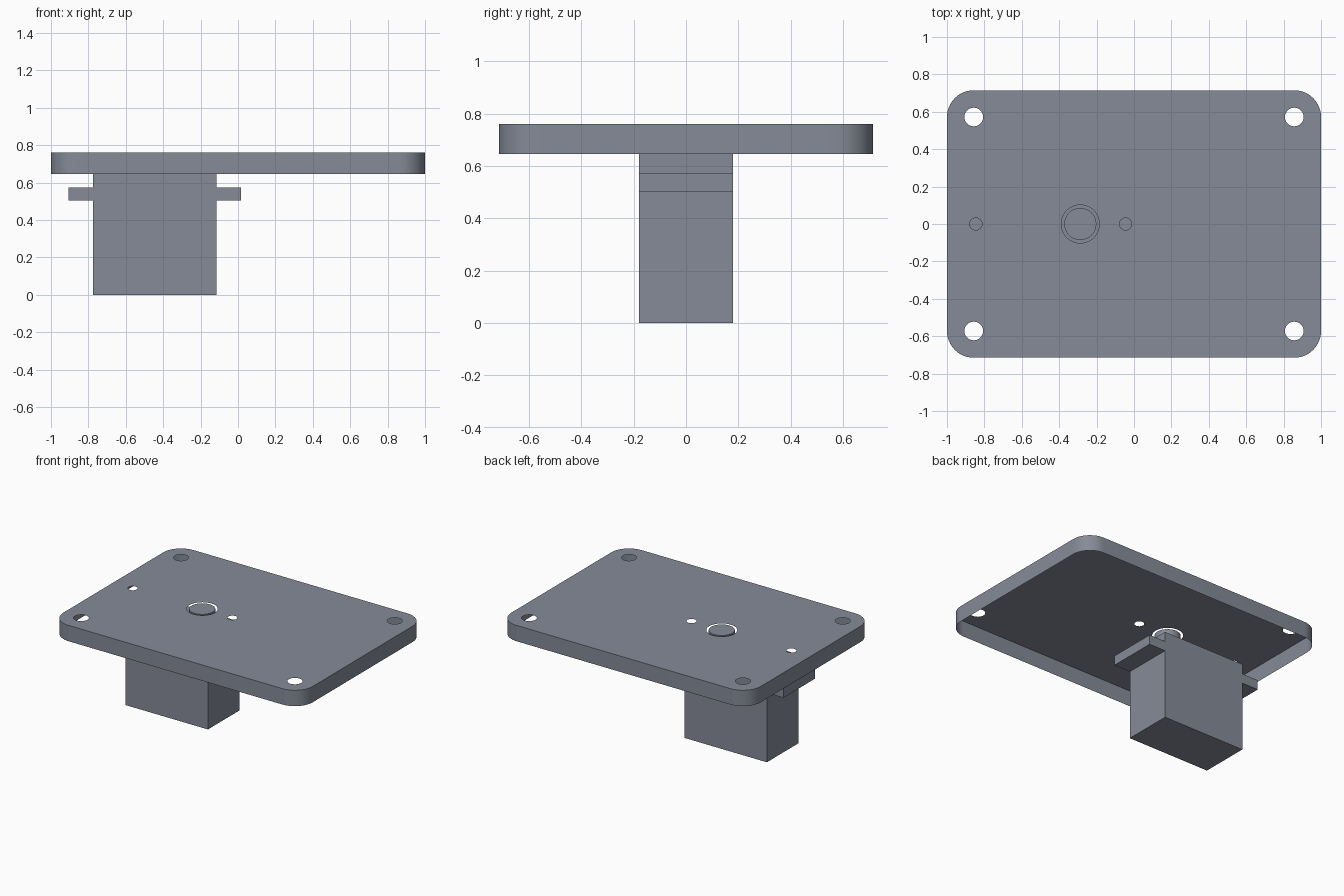
import bpy, bmesh, math

if "Cube" in bpy.data.objects:
    bpy.data.objects.remove(bpy.data.objects["Cube"])

grey = bpy.data.materials.new("slate grey")
grey.diffuse_color = (0.235, 0.258, 0.312, 1)
grey.use_nodes = True
grey.node_tree.nodes["Principled BSDF"].inputs["Base Color"].default_value = grey.diffuse_color

TOP, RIM = 0.76, 0.645          # tray top and bottom of its skirt
HX, HY, R = 1.0, 0.715, 0.143   # tray half sizes and corner radius
SHAFT_X = -0.287


def finish(bm, name, smooth=False):
    me = bpy.data.meshes.new(name)
    bm.to_mesh(me)
    bm.free()
    me.materials.append(grey)
    ob = bpy.data.objects.new(name, me)
    bpy.context.collection.objects.link(ob)
    if smooth:
        bpy.ops.object.select_all(action='DESELECT')
        ob.select_set(True)
        bpy.context.view_layer.objects.active = ob
        bpy.ops.object.shade_smooth_by_angle(angle=math.radians(35))
    return ob


def loop(bm, pts, z):
    vs = [bm.verts.new((x, y, z)) for x, y in pts]
    return [bm.edges.new((v, vs[(i + 1) % len(vs)])) for i, v in enumerate(vs)]


def circle(cx, cy, r, n):
    return [(cx + r * math.cos(2 * math.pi * i / n),
             cy + r * math.sin(2 * math.pi * i / n)) for i in range(n)]


def box(name, x0, x1, hy, z0, z1):
    bm = bmesh.new()
    bmesh.ops.create_cube(bm, size=1)
    for v in bm.verts:
        v.co.x = x1 if v.co.x > 0 else x0
        v.co.y = hy if v.co.y > 0 else -hy
        v.co.z = z1 if v.co.z > 0 else z0
    return finish(bm, name)


# Open-bottomed thin tray: rounded outline, drilled top sheet, skirt
outline = []
for k, (sx, sy) in enumerate([(1, 1), (-1, 1), (-1, -1), (1, -1)]):
    for i in range(13):
        a = math.pi / 2 * (k + i / 12)
        outline.append((sx * (HX - R) + R * math.cos(a),
                        sy * (HY - R) + R * math.sin(a)))
bm = bmesh.new()
outer = loop(bm, outline, TOP)
edges = list(outer)
for sx in (-1, 1):
    for sy in (-1, 1):
        edges += loop(bm, circle(sx * (HX - R), sy * (HY - R), 0.05, 24), TOP)
for x in (-0.845, -0.045):
    edges += loop(bm, circle(x, 0, 0.033, 16), TOP)
edges += loop(bm, circle(SHAFT_X, 0, 0.102, 32), TOP)
bmesh.ops.triangle_fill(bm, edges=edges, use_beauty=True, normal=(0, 0, 1))
for f in bm.faces:
    f.normal_update()
    if f.normal.z < 0:
        f.normal_flip()
for e in outer:                 # skirt quads facing outwards
    a, b = e.verts
    e.tag = True
low = {}
for e in outer:
    for v in e.verts:
        if v not in low:
            low[v] = bm.verts.new((v.co.x, v.co.y, RIM))
for e in outer:
    a, b = e.verts
    f = bm.faces.new((b, a, low[a], low[b]))
    f.normal_update()
    if f.normal.dot(f.calc_center_median()) < 0:
        f.normal_flip()
finish(bm, "tray", True)

# Motor block, side ears and output shaft
box("motor_body", -0.775, -0.115, 0.18, 0, RIM)
box("left_ear", -0.907, -0.775, 0.18, 0.503, 0.573)
box("right_ear", -0.115, 0.017, 0.18, 0.503, 0.573)

bm = bmesh.new()
bmesh.ops.create_cone(bm, cap_ends=True, segments=32, radius1=0.086,
                      radius2=0.086, depth=TOP - RIM)
bmesh.ops.translate(bm, verts=bm.verts, vec=(SHAFT_X, 0, (TOP + RIM) / 2))
finish(bm, "output_shaft", True)
